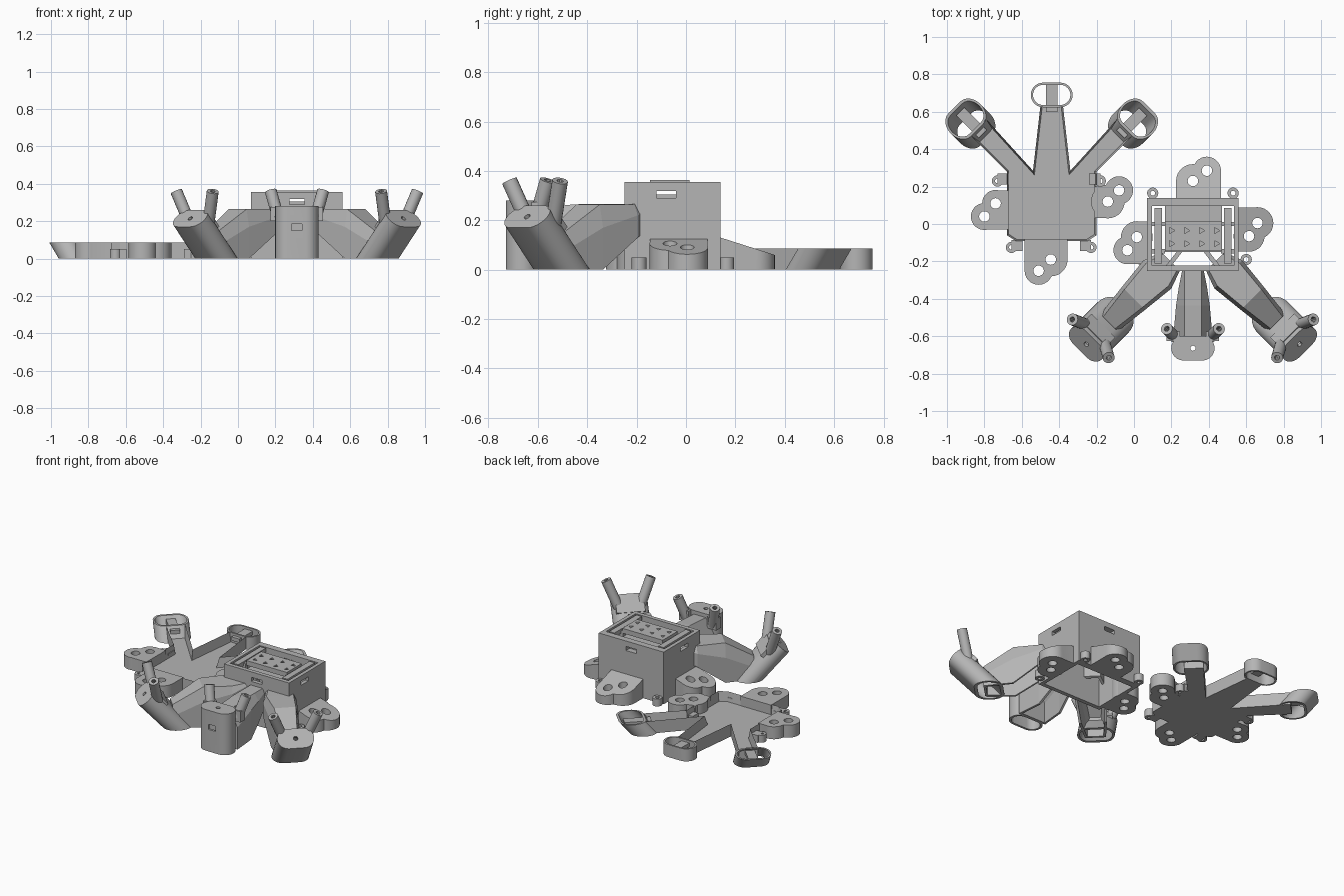
import bpy, bmesh, math
from mathutils import Matrix, Vector

if "Cube" in bpy.data.objects:
    bpy.data.objects.remove(bpy.data.objects["Cube"])

grey = bpy.data.materials.new("plain_grey")
grey.diffuse_color = (0.46, 0.46, 0.46, 1)
grey.use_nodes = True
grey.node_tree.nodes["Principled BSDF"].inputs["Base Color"].default_value = grey.diffuse_color


def make(name, bm, matrix=None):
    if matrix:
        bm.transform(matrix)
    bmesh.ops.recalc_face_normals(bm, faces=bm.faces)
    me = bpy.data.meshes.new(name)
    bm.to_mesh(me)
    bm.free()
    ob = bpy.data.objects.new(name, me)
    bpy.context.collection.objects.link(ob)
    me.materials.append(grey)
    return ob


def prism(name, pts, z0, z1, matrix=None):
    bm = bmesh.new()
    lo = [bm.verts.new((x, y, z0)) for x, y in pts]
    hi = [bm.verts.new((x, y, z1)) for x, y in pts]
    bm.faces.new(lo)
    bm.faces.new(hi)
    n = len(pts)
    for i in range(n):
        j = (i + 1) % n
        bm.faces.new((lo[i], lo[j], hi[j], hi[i]))
    return make(name, bm, matrix)


def box(name, x0, x1, y0, y1, z0, z1):
    return prism(name, [(x0, y0), (x1, y0), (x1, y1), (x0, y1)], z0, z1)


def circle(x, y, r, n=28):
    return [(x + r * math.cos(i * math.tau / n), y + r * math.sin(i * math.tau / n)) for i in range(n)]


def stadium(half, r, n=12):
    pts = []
    for side, a0 in ((1, -math.pi / 2), (-1, math.pi / 2)):
        for i in range(n + 1):
            a = a0 + math.pi * i / n
            pts.append((side * half + r * math.cos(a), r * math.sin(a)))
    return pts


def boolean(a, b, op='DIFFERENCE'):
    m = a.modifiers.new("cut", 'BOOLEAN')
    m.operation, m.object, m.solver = op, b, 'EXACT'
    bpy.context.view_layer.objects.active = a
    bpy.ops.object.modifier_apply(modifier=m.name)
    bpy.data.objects.remove(b, do_unlink=True)


def smooth(ob):
    bpy.ops.object.select_all(action='DESELECT')
    ob.select_set(True)
    bpy.context.view_layer.objects.active = ob
    bpy.ops.object.shade_smooth_by_angle(angle=math.radians(30))


def frame(origin, axis, along):
    z = Vector(axis).normalized()
    x = Vector(along).normalized()
    y = z.cross(x)
    return Matrix.Translation(origin) @ Matrix((x, y, z)).transposed().to_4x4()


def clip_ground(ob):
    boolean(ob, box("ground_cutter", -2, 2, -2, 2, -1, 0))


def loft(name, start, direction, stations, inset=0.0):
    """Chamfered beam; stations = (distance, half width, top half width, top, shoulder, bottom)."""
    d = Vector((direction[0], direction[1], 0)).normalized()
    side = Vector((-d.y, d.x, 0))
    bm = bmesh.new()
    rings = []
    for s, w, t, h, sh, z0 in stations:
        c = Vector((start[0], start[1], 0)) + d * s
        w, t, h, sh, z0 = w - inset, t - inset * 0.6, h - inset, sh - inset * 0.8, z0 - inset * 2
        prof = [(-w, z0), (-w, sh), (-t, h), (t, h), (w, sh), (w, z0)]
        rings.append([bm.verts.new(c + side * u + Vector((0, 0, z))) for u, z in prof])
    for a, b in zip(rings, rings[1:]):
        for i in range(6):
            bm.faces.new((a[i], a[(i + 1) % 6], b[(i + 1) % 6], b[i]))
    bm.faces.new(rings[0])
    bm.faces.new(rings[-1])
    return make(name, bm)


def cluster(name, p_big, r_big, p_small, r_small, neck, top):
    """Two-lobed mounting ear with two holes; top(x, y) gives its upper surface."""
    ob = prism(name, circle(*p_big, r_big), 0, 0.1)
    boolean(ob, prism("lobe", circle(*p_small, r_small), 0, 0.1), 'UNION')
    boolean(ob, prism("neck", neck, 0, 0.1), 'UNION')
    for p in (p_big, p_small):
        boolean(ob, prism("hole", circle(*p, 0.028), -0.1, 0.2))
    for v in ob.data.vertices:
        if v.co.z > 0.05:
            v.co.z = top(v.co.x, v.co.y)
    smooth(ob)


def lug(name, x, y, h):
    ob = prism(name, circle(x, y, 0.03, 20), 0, h)
    boolean(ob, prism("hole", circle(x, y, 0.013, 12), -0.1, 0.3))
    smooth(ob)


def prong(name, base, tip):
    base, tip = Vector(base), Vector(tip)
    axis = tip - base
    m = frame(base, axis, axis.orthogonal())
    ob = prism(name, circle(0, 0, 0.032, 16), 0, axis.length, m)
    boolean(ob, prism("hole", circle(0, 0, 0.014, 10), axis.length - 0.06, axis.length + 0.02, m))
    smooth(ob)


# ---- housing with open top and bottom ----
CX = 0.315
house = box("housing", 0.07, 0.56, -0.25, 0.14, 0, 0.355)
boolean(house, box("cavity", 0.095, 0.535, -0.222, 0.096, -0.1, 0.5))
boolean(house, box("slot_fb", CX - 0.04, CX + 0.04, -0.4, 0.3, 0.29, 0.318))
boolean(house, box("slot_lr", -0.1, 0.7, -0.12, -0.04, 0.29, 0.318))
box("inner_shelf", 0.165, 0.47, -0.15, 0.1, 0.29, 0.305)
deck = box("perforated_deck", 0.165, 0.47, -0.145, 0.015, 0.33, 0.363)
for i in range(4):
    for y in (-0.035, -0.105):
        boolean(deck, prism("hole", circle(0.2 + 0.08 * i, y, 0.018, 3), 0.2, 0.5))
for s in (-1, 1):
    x = CX + s * 0.185
    box("side_bar", x - 0.02, x + 0.02, -0.21, 0.085, 0.325, 0.355)
    for y in (-0.145, 0.0):
        x0, x1 = sorted((CX + s * 0.15, CX + s * 0.23))
        box("bar_tab", x0, x1, y - 0.012, y + 0.012, 0.3, 0.345)
    prism("brace", [(CX + s * a, b) for a, b in ((0.05, -0.14), (0.08, -0.14), (0.15, -0.23), (0.12, -0.23))], 0.26, 0.285)


# ---- housing legs, cups and prongs ----
def hollow_leg(name, start, direction, st):
    ob = loft(name, start, direction, st)
    core = [(s + o, *r) for (s, *r), o in zip(st, (0.015, 0, 0, -0.015))]
    boolean(ob, loft("leg_core", start, direction, core, 0.015))


def cup(name, top, axis, along, length):
    m = frame(top, axis, along)
    ob = prism(name, stadium(0.05, 0.066), -length, 0, m)
    boolean(ob, prism("cup_core", stadium(0.05, 0.051), -length - 0.1, -0.02, m))
    boolean(ob, prism("cup_hole", circle(0, 0, 0.014, 12), -0.1, 0.1, m))
    clip_ground(ob)
    return ob


hollow_leg("centre_leg", (CX, -0.235), (0, -1),
           [(0, 0.055, 0.045, 0.265, 0.24, 0.14), (0.1, 0.075, 0.045, 0.265, 0.22, 0.07),
            (0.2, 0.09, 0.045, 0.265, 0.2, 0), (0.37, 0.105, 0.045, 0.255, 0.15, 0)])
c = cup("centre_cup", (CX, -0.664, 0.28), (0, 0, 1), (1, 0, 0), 0.4)
boolean(c, box("slot", CX - 0.028, CX + 0.028, -0.8, -0.68, 0.15, 0.185))
smooth(c)
for s in (-1, 1):
    hollow_leg("diagonal_leg", (CX + s * 0.19, -0.27), (s, -1),
               [(-0.1, 0.07, 0.055, 0.265, 0.25, 0.17), (0.0, 0.106, 0.085, 0.265, 0.22, 0.13),
                (0.18, 0.087, 0.068, 0.264, 0.17, 0.0), (0.365, 0.065, 0.045, 0.15, 0.08, 0.0)])
    c = cup("diagonal_cup", (CX + s * 0.57, -0.643, 0.215), (s * 0.14, -0.14, 0.215), (s, 1, 0), 0.5)
    smooth(c)
    prong("centre_prong", (CX + s * 0.1, -0.6, 0.22), (CX + s * 0.14, -0.56, 0.362))
    prong("outer_prong", (CX + s * 0.565, -0.54, 0.17), (CX + s * 0.645, -0.51, 0.36))
    prong("inner_prong", (CX + s * 0.475, -0.63, 0.17), (CX + s * 0.45, -0.715, 0.36))
    # webs between prongs and cup
    m = frame((CX + s * 0.52, -0.585, 0.2), (s * 0.14, -0.14, 0.215), (s, 1, 0))
    prism("prong_web", [(-0.09, -0.025), (0.09, -0.025), (0.09, 0.025), (-0.09, 0.025)], -0.06, 0.035, m)
    x0, x1 = sorted((CX + s * 0.07, CX + s * 0.14))
    box("centre_prong_web", x0, x1, -0.625, -0.575, 0.2, 0.275)

# ---- housing ears and lugs ----
cluster("rear_ear", (0.315, 0.23), 0.09, (0.39, 0.285), 0.075,
        [(0.225, 0.13), (0.465, 0.13), (0.465, 0.285), (0.315, 0.23), (0.225, 0.23)],
        lambda x, y: 0.13 - 0.32 * (y - 0.14))
cluster("right_ear", (0.615, -0.065), 0.083, (0.66, 0.005), 0.085,
        [(0.55, 0.088), (0.66, 0.088), (0.615, -0.065), (0.615, -0.146), (0.55, -0.146)],
        lambda x, y: 0.125 - 0.34 * (x - 0.56))
cluster("left_ear", (0.015, -0.07), 0.085, (-0.035, -0.14), 0.075,
        [(0.08, 0.013), (0.015, 0.013), (-0.035, -0.14), (-0.035, -0.213), (0.08, -0.213)],
        lambda x, y: 0.125 - 0.34 * (0.07 - x))
for x, y in ((0.1, 0.165), (0.53, 0.165), (0.6, -0.19), (0.04, -0.19)):
    lug("housing_lug", x, y, 0.05)

# ---- base tray with raised rim ----
TX, H = -0.44, 0.085
half = [(0.19, -0.092), (0.24, -0.06), (0.24, 0.28), (0.435, 0.475), (0.35, 0.56), (0.1, 0.285), (0.06, 0.635)]
outline = [(TX + x, y) for x, y in half] + [(TX - x, y) for x, y in reversed(half)]
tray = prism("base_tray", outline, 0, H)
bm = bmesh.new()
bm.from_mesh(tray.data)
bm.faces.ensure_lookup_table()
top = max(bm.faces, key=lambda f: f.calc_center_median().z)
bmesh.ops.inset_region(bm, faces=[top], thickness=0.01, use_even_offset=True)
for v in top.verts:
    v.co.z = 0.02
bm.to_mesh(tray.data)
bm.free()


def ring(name, base, axis, along):
    m = frame(base, axis, along)
    ob = prism(name, stadium(0.046, 0.066), -0.2, 0.3, m)
    boolean(ob, prism("ring_core", stadium(0.046, 0.054), -0.3, 0.4, m))
    clip_ground(ob)
    boolean(ob, box("top_cutter", -2, 2, -2, 2, H, 1))
    smooth(ob)


ring("centre_ring", (TX, 0.69, 0), (0, 0, 1), (1, 0, 0))
box("centre_tongue", TX - 0.03, TX + 0.03, 0.6, 0.75, 0.045, 0.07)
for s in (-1, 1):
    ring("diagonal_ring", (TX + s * 0.41, 0.512, 0), (s * 0.05, 0.05, 0.085), (s, -1, 0))
    m = frame((TX + s * 0.425, 0.537, 0.0), (0, 0, 1), (s, 1, 0))
    prism("diagonal_tongue", [(-0.08, -0.03), (0.09, -0.03), (0.09, 0.03), (-0.08, 0.03)], 0.045, 0.07, m)


# ---- tray ears and lugs ----
def flat(x, y):
    return H


cluster("tray_front_ear", (-0.445, -0.19), 0.09, (-0.51, -0.25), 0.075,
        [(-0.585, -0.08), (-0.355, -0.08), (-0.355, -0.19), (-0.51, -0.25), (-0.585, -0.25)], flat)
cluster("tray_right_ear", (-0.14, 0.12), 0.09, (-0.08, 0.18), 0.075,
        [(-0.21, 0.2), (-0.14, 0.2), (-0.14, 0.032), (-0.21, 0.032)], flat)
cluster("tray_left_ear", (-0.74, 0.11), 0.072, (-0.8, 0.04), 0.072,
        [(-0.67, 0.18), (-0.74, 0.18), (-0.8, -0.03), (-0.67, -0.03)], flat)
for x, y in ((-0.73, 0.23), (-0.655, -0.125), (-0.23, -0.125), (-0.18, 0.23)):
    lug("tray_lug", x, y, 0.05)
    box("tray_lug_web", *sorted((x, x + (0.06 if x < TX else -0.06))), y - 0.02, y + 0.04, 0, 0.05)
